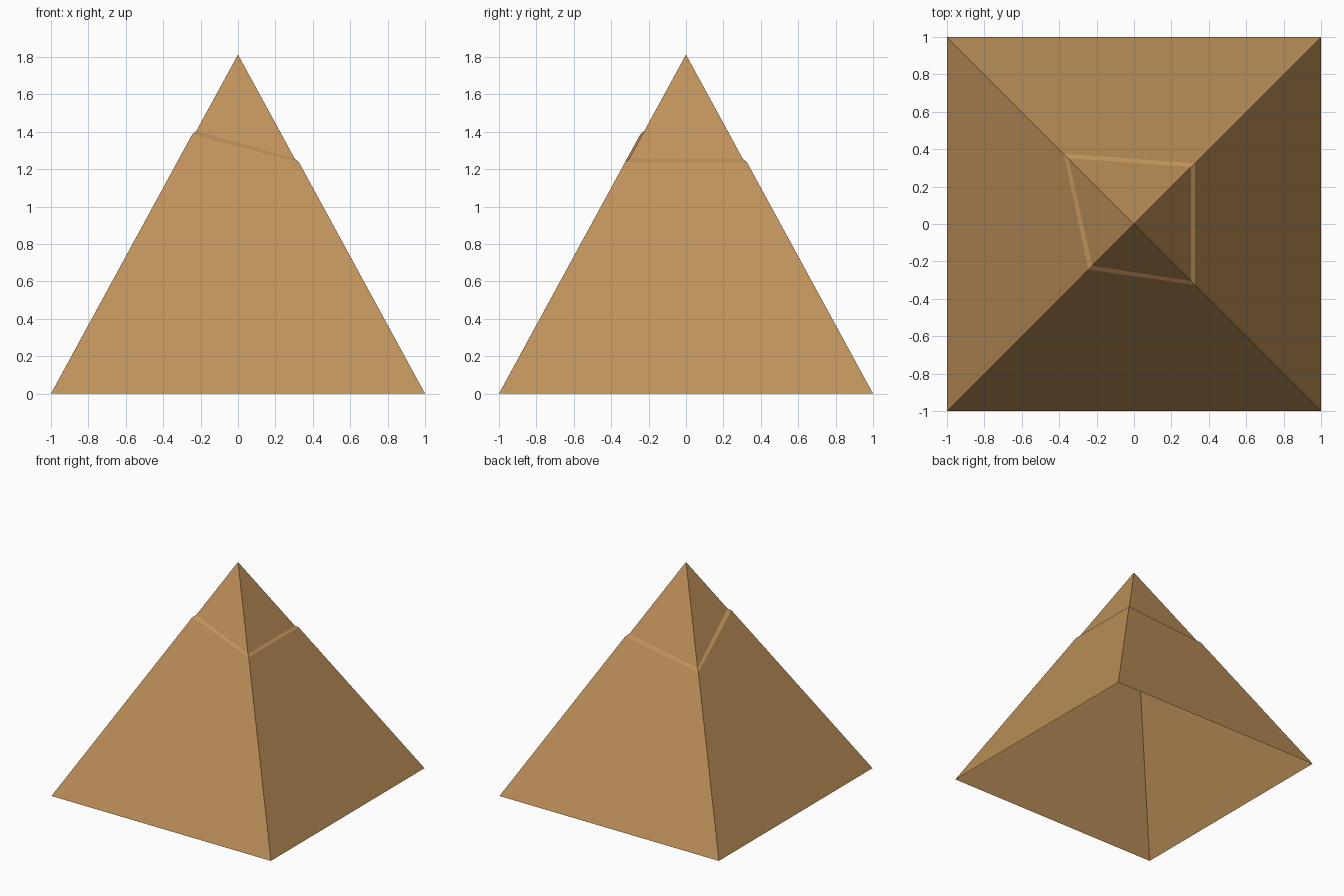
import bpy
import bmesh

cube = bpy.data.objects.get("Cube")
if cube:
    bpy.data.objects.remove(cube, do_unlink=True)

# Single sandstone colour
sand = bpy.data.materials.new("sandstone")
sand.use_nodes = True
colour = (0.52, 0.285, 0.103, 1)
sand.diffuse_color = colour
sand.node_tree.nodes["Principled BSDF"].inputs["Base Color"].default_value = colour

SLOPE = 1.835          # rise per unit of run on every side
CASING_APEX = 1.835    # where the outer casing would meet
CORE_APEX = 1.813      # tip of the slightly smaller inner core
SIGNS = [(-1, -1), (1, -1), (1, 1), (-1, 1)]


def ring(bm, runs, apex):
    """Four corners lying on the ridges of a pyramid with the given apex."""
    return [bm.verts.new((sx * r, sy * r, apex - SLOPE * r))
            for (sx, sy), r in zip(SIGNS, runs)]


def bridge(bm, low, high):
    for i in range(4):
        j = (i + 1) % 4
        bm.faces.new((low[i], low[j], high[j], high[i]))


def finish(bm, name):
    mesh = bpy.data.meshes.new(name)
    bm.to_mesh(mesh)
    bm.free()
    mesh.materials.append(sand)
    obj = bpy.data.objects.new(name, mesh)
    bpy.context.collection.objects.link(obj)


# Distance of each cut corner from the axis, around the broken casing edge
outer_cut = (0.244, 0.325, 0.325, 0.375)
inner_cut = (0.223, 0.305, 0.305, 0.352)

# Outer casing, open underneath, with the ledge round its uneven top
bm = bmesh.new()
base = ring(bm, [1] * 4, CASING_APEX)
rim = ring(bm, outer_cut, CASING_APEX)
lip = ring(bm, inner_cut, CORE_APEX)
bridge(bm, base, rim)
bridge(bm, rim, lip)
finish(bm, "outer_casing")

# Exposed core rising from the ledge to the tip
bm = bmesh.new()
foot = ring(bm, inner_cut, CORE_APEX)
tip = bm.verts.new((0, 0, CORE_APEX))
for i in range(4):
    bm.faces.new((foot[i], foot[(i + 1) % 4], tip))
finish(bm, "exposed_core_tip")
